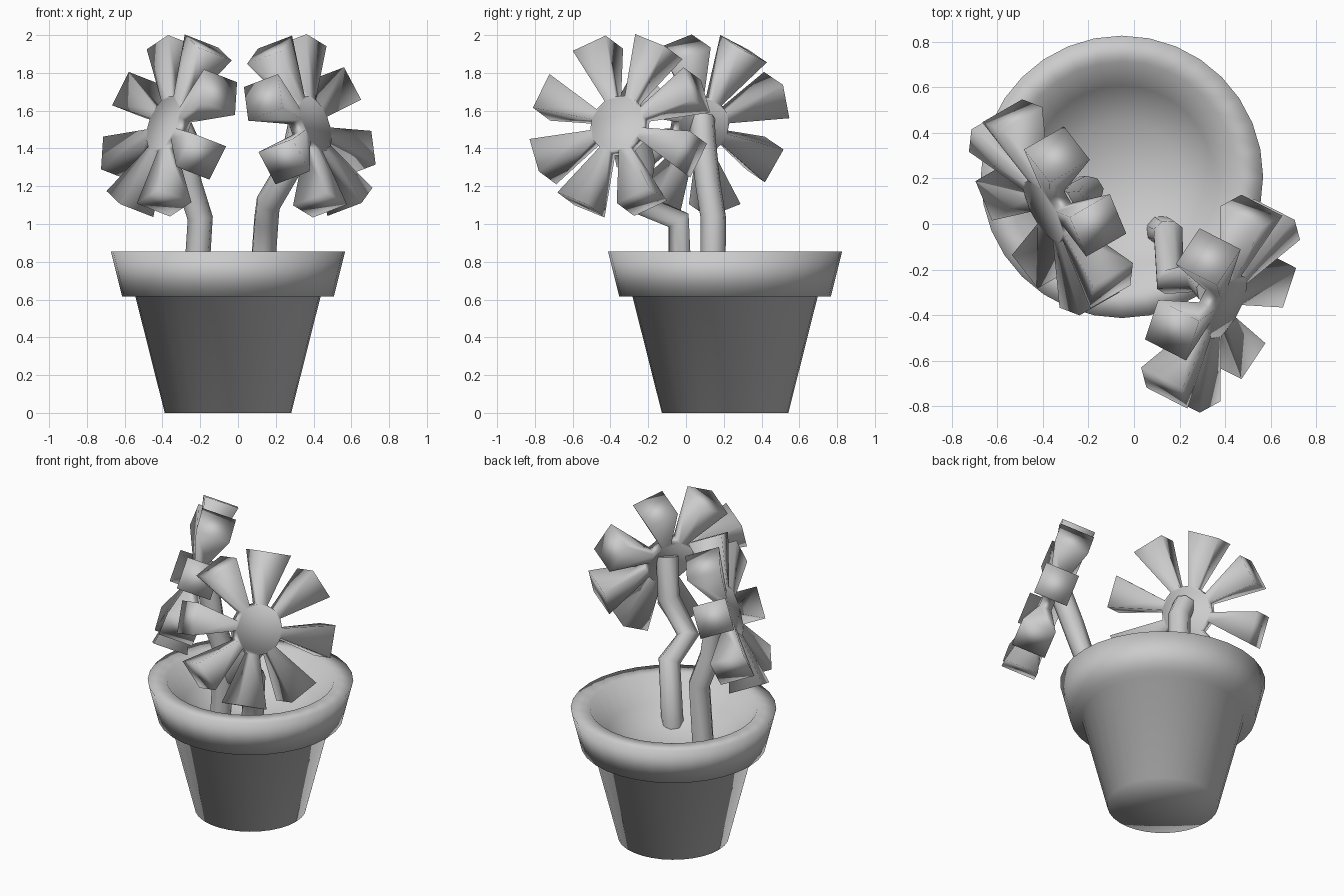
import bpy, bmesh, math
from mathutils import Vector, Matrix

old = bpy.data.objects.get("Cube")
if old:
    bpy.data.objects.remove(old, do_unlink=True)

# Single clay grey material
GREY = (0.6, 0.6, 0.6, 1)
clay = bpy.data.materials.new("clay_grey")
clay.use_nodes = True
clay.diffuse_color = GREY
bsdf = next(n for n in clay.node_tree.nodes if n.type == 'BSDF_PRINCIPLED')
bsdf.inputs["Base Color"].default_value = GREY


def finish(bm, name):
    """Turn a bmesh into a smooth shaded object."""
    bmesh.ops.recalc_face_normals(bm, faces=bm.faces)
    for f in bm.faces:
        f.smooth = True
    mesh = bpy.data.meshes.new(name)
    bm.to_mesh(mesh)
    bm.free()
    mesh.materials.append(clay)
    obj = bpy.data.objects.new(name, mesh)
    bpy.context.collection.objects.link(obj)
    return obj


def make_pot():
    # Outer wall, overhanging rim and hollow bowl, as one lathed profile
    profile = [(0, 0), (.335, 0), (.49, .615), (.56, .615), (.62, .855),
               (.505, .855), (.4, .71), (.25, .61), (0, .56)]
    bm = bmesh.new()
    verts = [bm.verts.new((r, 0, z)) for r, z in profile]
    edges = [bm.edges.new(pair) for pair in zip(verts, verts[1:])]
    bmesh.ops.spin(bm, geom=verts + edges, cent=(0, 0, 0), axis=(0, 0, 1),
                   angle=math.tau, steps=32)
    bmesh.ops.remove_doubles(bm, verts=bm.verts, dist=.001)
    bmesh.ops.translate(bm, verts=bm.verts, vec=(-.053, .207, 0))
    return finish(bm, "pot")


def make_flower(name, center, facing, first_petal):
    # Hub disc with eight flared petals pulled out of every other side
    bm = bmesh.new()
    bmesh.ops.create_cone(bm, cap_ends=True, segments=16,
                          radius1=.155, radius2=.155, depth=.08,
                          matrix=Matrix.Rotation(math.tau / 32, 4, 'Z'))
    bm.normal_update()
    roots = []
    for f in bm.faces:
        if abs(f.normal.z) < .5:
            side = round(math.atan2(f.normal.y, f.normal.x) / (math.tau / 16))
            if side % 2 == 0:
                roots.append(f)
    tips = bmesh.ops.extrude_discrete_faces(bm, faces=roots)["faces"]
    for f in tips:
        mid = f.calc_center_median()
        out = mid.normalized()
        across = Vector((-out.y, out.x, 0))
        for v in f.verts:
            d = v.co - mid
            v.co = (out * .47 + across * math.copysign(.1, d.dot(across))
                    + Vector((0, 0, math.copysign(.107, d.z))))
    # Aim the disc
    n = Vector(facing).normalized()
    u = Vector(first_petal)
    u = (u - n * u.dot(n)).normalized()
    aim = Matrix((u, n.cross(u), n)).transposed().to_4x4()
    bm.transform(Matrix.Translation(center) @ aim)
    return finish(bm, name)


def make_stem(name, path):
    # Bent tube along a short polyline
    curve = bpy.data.curves.new(name, 'CURVE')
    curve.dimensions = '3D'
    curve.bevel_depth = .068
    curve.bevel_resolution = 2
    curve.use_fill_caps = True
    line = curve.splines.new('POLY')
    line.points.add(len(path) - 1)
    for p, co in zip(line.points, path):
        p.co = (*co, 1)
    line.use_smooth = True
    curve.materials.append(clay)
    obj = bpy.data.objects.new(name, curve)
    bpy.context.collection.objects.link(obj)
    return obj


make_pot()
make_flower("left_flower", (.38, -.35, 1.52), (.84, -.43, .32), (-.47, -.22, .81))
make_flower("right_flower", (-.365, .073, 1.52), (-.82, -.47, .32), (.44, -.14, .81))
make_stem("left_stem", [(.12, -.03, .6), (.15, -.04, 1.02), (.16, -.25, 1.11),
                        (.29, -.23, 1.33), (.34, -.29, 1.57)])
make_stem("right_stem", [(-.23, .14, .55), (-.2, .145, 1.03), (-.26, .115, 1.22),
                         (-.28, .09, 1.45), (-.33, .085, 1.56)])
